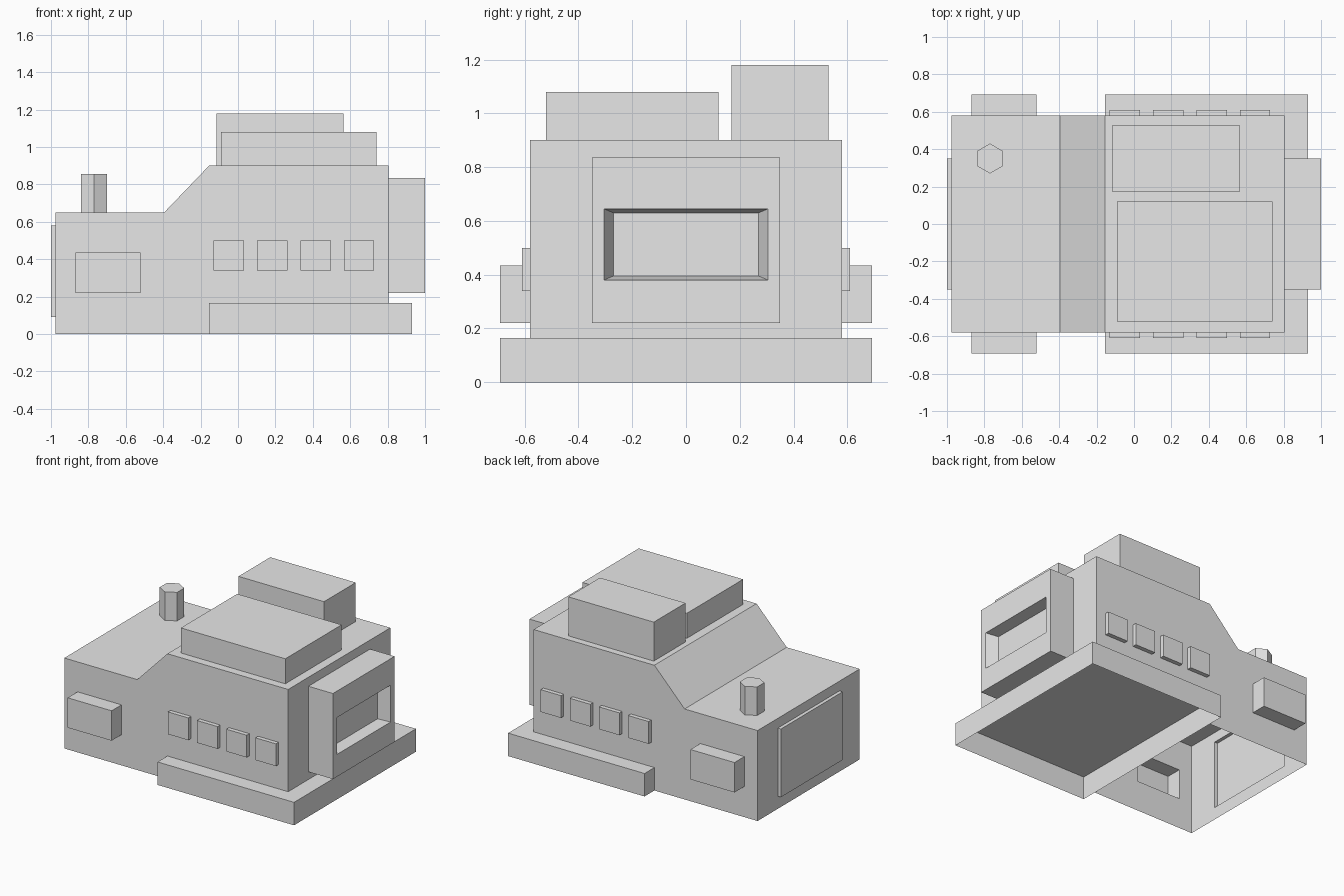
import bpy
import bmesh
from mathutils import Vector

cube = bpy.data.objects.get("Cube")
if cube:
    bpy.data.objects.remove(cube, do_unlink=True)

GREY = (0.8, 0.8, 0.8, 1)
grey = bpy.data.materials.new("plain grey")
grey.use_nodes = True
grey.diffuse_color = GREY
grey.node_tree.nodes["Principled BSDF"].inputs["Base Color"].default_value = GREY


def finish(name, bm):
    mesh = bpy.data.meshes.new(name)
    bm.to_mesh(mesh)
    bm.free()
    mesh.materials.append(grey)
    obj = bpy.data.objects.new(name, mesh)
    bpy.context.collection.objects.link(obj)
    return obj


def box_bmesh(lo, hi, open_side=None):
    """Box between two corners; the face looking along open_side is left out."""
    lo, hi = Vector(lo), Vector(hi)
    bm = bmesh.new()
    bmesh.ops.create_cube(bm, size=1)
    for v in bm.verts:
        v.co = (lo + hi) / 2 + v.co * (hi - lo)
    if open_side:
        bm.normal_update()
        gone = [f for f in bm.faces if f.normal.dot(Vector(open_side)) > 0.9]
        bmesh.ops.delete(bm, geom=gone, context='FACES')
    return bm


def box(name, lo, hi, open_side=None):
    return finish(name, box_bmesh(lo, hi, open_side))


# Main measures
WALL = 0.58
BACK, STEP, END = -0.975, -0.155, 0.805
BASE, HOOD, ROOF = 0.165, 0.65, 0.9
SIDE_X, SIDE_Z = (-0.87, -0.52), (0.22, 0.435)
PANEL_Y, PANEL_Z = (-0.35, 0.35), (0.09, 0.58)

# Body shell: side profile drawn across the width
profile = [(BACK, 0), (STEP, 0), (STEP, BASE), (END, BASE),
           (END, ROOF), (STEP, ROOF), (-0.395, HOOD), (BACK, HOOD)]
bm = bmesh.new()
outline = bm.faces.new([bm.verts.new((x, -WALL, z)) for x, z in profile])
swept = bmesh.ops.extrude_face_region(bm, geom=[outline], use_keep_orig=True)
moved = [g for g in swept["geom"] if isinstance(g, bmesh.types.BMVert)]
bmesh.ops.translate(bm, verts=moved, vec=(0, 2 * WALL, 0))
bmesh.ops.recalc_face_normals(bm, faces=bm.faces)

# Open underside, and the hidden faces against the base
hidden = [f for f in bm.faces if f.normal.z < -0.9
          or (f.normal.x > 0.9 and f.calc_center_median().z < BASE)]
bmesh.ops.delete(bm, geom=hidden, context='FACES')

# Openings in the walls behind the side boxes and the end panel
for axis, values in ((0, SIDE_X), (1, PANEL_Y), (2, SIDE_Z + PANEL_Z)):
    for value in values:
        point, normal = Vector(), Vector()
        point[axis], normal[axis] = value, 1
        bmesh.ops.bisect_plane(bm, geom=bm.verts[:] + bm.edges[:] + bm.faces[:],
                               plane_co=point, plane_no=normal)


def inside(value, limits):
    return limits[0] < value < limits[1]


openings = []
for f in bm.faces:
    c = f.calc_center_median()
    side = abs(f.normal.y) > 0.9 and inside(c.x, SIDE_X) and inside(c.z, SIDE_Z)
    end = f.normal.x < -0.9 and inside(c.y, PANEL_Y) and inside(c.z, PANEL_Z)
    if side or end:
        openings.append(f)
bmesh.ops.delete(bm, geom=openings, context='FACES')
finish("body", bm)

# Base slab, open underneath
box("base_slab", (STEP, -0.692, 0), (0.93, 0.692, BASE), (0, 0, -1))

# Hollow end panel
box("end_panel", (-1, PANEL_Y[0], PANEL_Z[0]), (BACK, PANEL_Y[1], PANEL_Z[1]), (1, 0, 0))

# Hollow side boxes and the rows of window blocks, on both walls
for label, s in (("front", -1), ("back", 1)):
    ys = sorted((s * WALL, s * 0.692))
    box(label + "_side_box", (SIDE_X[0], ys[0], SIDE_Z[0]),
        (SIDE_X[1], ys[1], SIDE_Z[1]), (0, -s, 0))
    ys = sorted((s * WALL, s * 0.61))
    for i in range(4):
        x = -0.13 + i * 0.232
        box(f"{label}_window_{i + 1}", (x, ys[0], 0.34), (x + 0.162, ys[1], 0.5), (0, -s, 0))

# Roof blocks
box("wide_roof_block", (-0.09, -0.52, ROOF), (0.74, 0.12, 1.08), (0, 0, -1))
box("tall_roof_block", (-0.115, 0.17, ROOF), (0.565, 0.53, 1.18), (0, 0, -1))

# Bay on the other end, with a tapered recess
bm = box_bmesh((END, -0.35, 0.22), (1, 0.35, 0.835), (-1, 0, 0))
bm.normal_update()
outer = [f for f in bm.faces if f.normal.x > 0.9]


def fit(face, x, half_y, z_low, z_high):
    middle = face.calc_center_median().z
    for v in face.verts:
        v.co = (x, half_y if v.co.y > 0 else -half_y, z_high if v.co.z > middle else z_low)


bmesh.ops.inset_region(bm, faces=outer, thickness=0.04)
fit(outer[0], 1, 0.305, 0.38, 0.645)
bmesh.ops.inset_region(bm, faces=outer, thickness=0.01)
fit(outer[0], 0.92, 0.27, 0.395, 0.63)
finish("end_bay", bm)

# Six-sided chimney with corners along y
bm = bmesh.new()
bmesh.ops.create_cone(bm, cap_ends=True, segments=6, radius1=0.08, radius2=0.08, depth=0.205)
bmesh.ops.translate(bm, verts=bm.verts, vec=(-0.77, 0.35, HOOD + 0.1025))
finish("chimney", bm)
